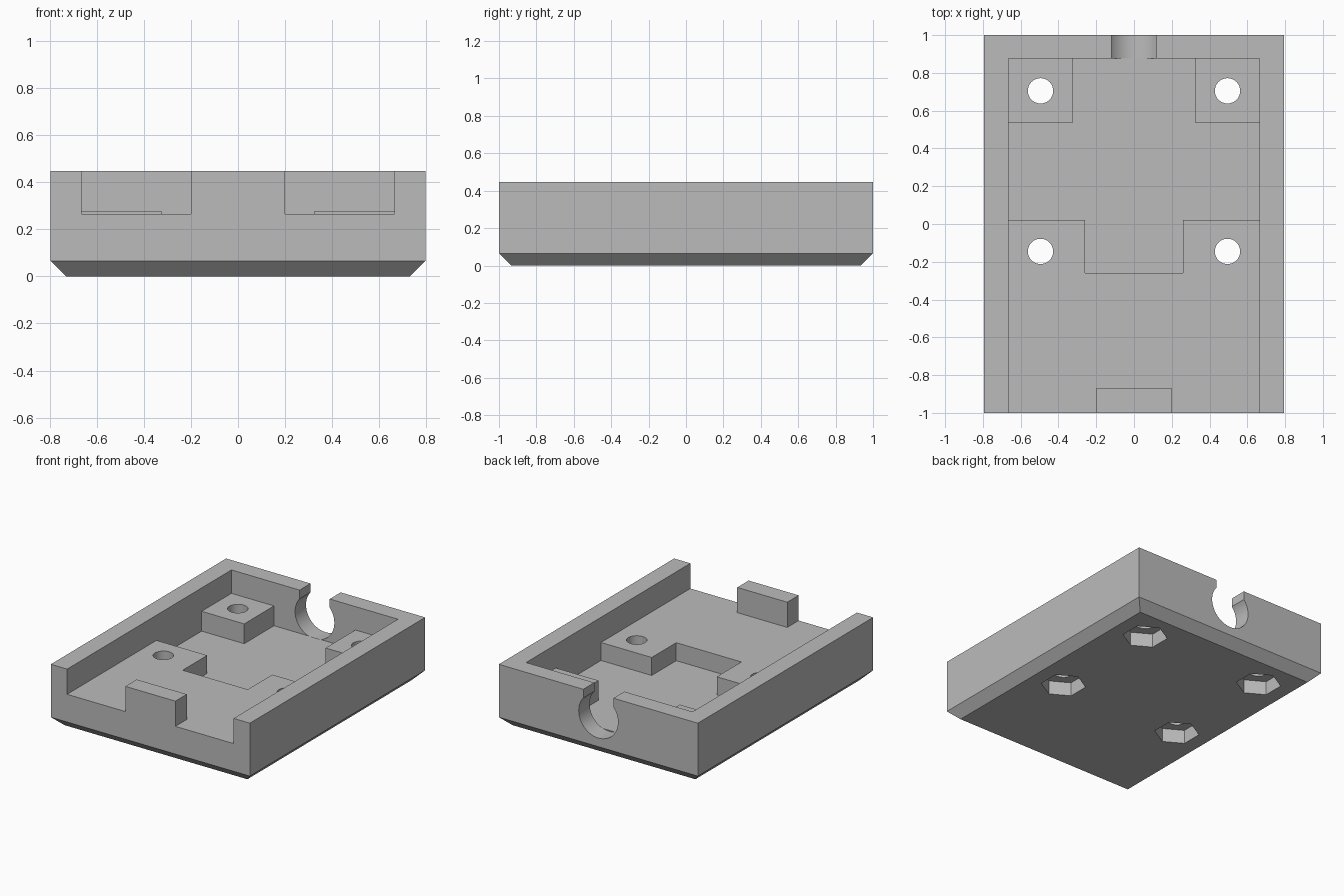
import bpy, bmesh
from math import cos, sin, pi
from mathutils import Matrix, Vector

if "Cube" in bpy.data.objects:
    bpy.data.objects.remove(bpy.data.objects["Cube"], do_unlink=True)

grey = bpy.data.materials.new("plain grey")
grey.use_nodes = True
grey.diffuse_color = (0.5, 0.5, 0.5, 1)
grey.node_tree.nodes["Principled BSDF"].inputs["Base Color"].default_value = grey.diffuse_color

W, H = 0.795, 0.447          # half width, height
IN, BACK = 0.665, 0.875      # inner side walls, inner back wall
FLOOR, SHELF, POST = 0.135, 0.265, 0.278
ABOVE = H + 0.1


def prism(name, outline, z0, z1, matrix=Matrix()):
    """Extrude a flat outline from z0 to z1."""
    bm = bmesh.new()
    face = bm.faces.new([bm.verts.new((x, y, z0)) for x, y in outline])
    top = bmesh.ops.extrude_face_region(bm, geom=[face])["geom"]
    bmesh.ops.translate(bm, vec=(0, 0, z1 - z0),
                        verts=[v for v in top if isinstance(v, bmesh.types.BMVert)])
    bmesh.ops.recalc_face_normals(bm, faces=bm.faces)
    bm.transform(matrix)
    mesh = bpy.data.meshes.new(name)
    bm.to_mesh(mesh)
    bm.free()
    mesh.materials.append(grey)
    obj = bpy.data.objects.new(name, mesh)
    bpy.context.collection.objects.link(obj)
    return obj


def rect(x0, x1, y0, y1):
    return [(x0, y0), (x1, y0), (x1, y1), (x0, y1)]


def ring(r, n, cx=0, cy=0):
    return [(cx + r * cos(pi / 2 + 2 * pi * i / n), cy + r * sin(pi / 2 + 2 * pi * i / n))
            for i in range(n)]


def mirrored(half):
    """Complete a right-hand half outline across x = 0."""
    return half + [(-x, y) for x, y in reversed(half)]


def cut(target, cutter):
    cutter.hide_render = True
    mod = target.modifiers.new("cut", "BOOLEAN")
    mod.operation, mod.solver, mod.object = "DIFFERENCE", "EXACT", cutter
    bpy.context.view_layer.objects.active = target
    bpy.ops.object.modifier_apply(modifier=mod.name)
    bpy.data.objects.remove(cutter, do_unlink=True)


# Solid tray with a chamfered underside
tray = prism("tray", rect(-W, W, -1, 1), 0, H)
bm = bmesh.new()
bm.from_mesh(tray.data)
bmesh.ops.bevel(bm, geom=[e for e in bm.edges if all(v.co.z < 0.01 for v in e.verts)],
                offset=0.065, segments=1, affect="EDGES")
bm.to_mesh(tray.data)
bm.free()

# Open-fronted cavity, leaving the front stop block standing
front = [(0.2, -0.87), (0.2, -1.1), (IN, -1.1)]
post = [(IN, 0.535), (0.325, 0.535), (0.325, BACK)]
cut(tray, prism("upper_cavity", mirrored(front + [(IN, BACK)]), POST, ABOVE))
cut(tray, prism("shelf_cavity", mirrored(front + post), SHELF, POST + 0.05))

# Deep well between the front shelf and the back posts
well = [(0.26, -0.26), (0.26, 0.02), (IN, 0.02)]
cut(tray, prism("deep_well", mirrored(well + post), FLOOR, SHELF + 0.005))

# Screw holes with hexagonal nut pockets below
for x in (-0.495, 0.495):
    for y in (-0.145, 0.705):
        cut(tray, prism("screw_hole", ring(0.067, 40, x, y), -0.1, ABOVE))
        cut(tray, prism("nut_pocket", ring(0.15, 6, x, y), -0.1, 0.1))

# Cable port through the back wall: round hole with a narrower slot above
port_z = 0.284
turn = Matrix.Translation(Vector((0, 0, port_z))) @ Matrix.Rotation(pi / 2, 4, "X")
cut(tray, prism("cable_hole", ring(0.157, 48), -1.1, -BACK, turn))
cut(tray, prism("cable_slot", rect(-0.12, 0.12, BACK, 1.1), port_z, ABOVE))

# Smooth only the round bores
bpy.ops.object.select_all(action="DESELECT")
tray.select_set(True)
bpy.context.view_layer.objects.active = tray
bpy.ops.object.shade_smooth_by_angle(angle=pi / 9)
